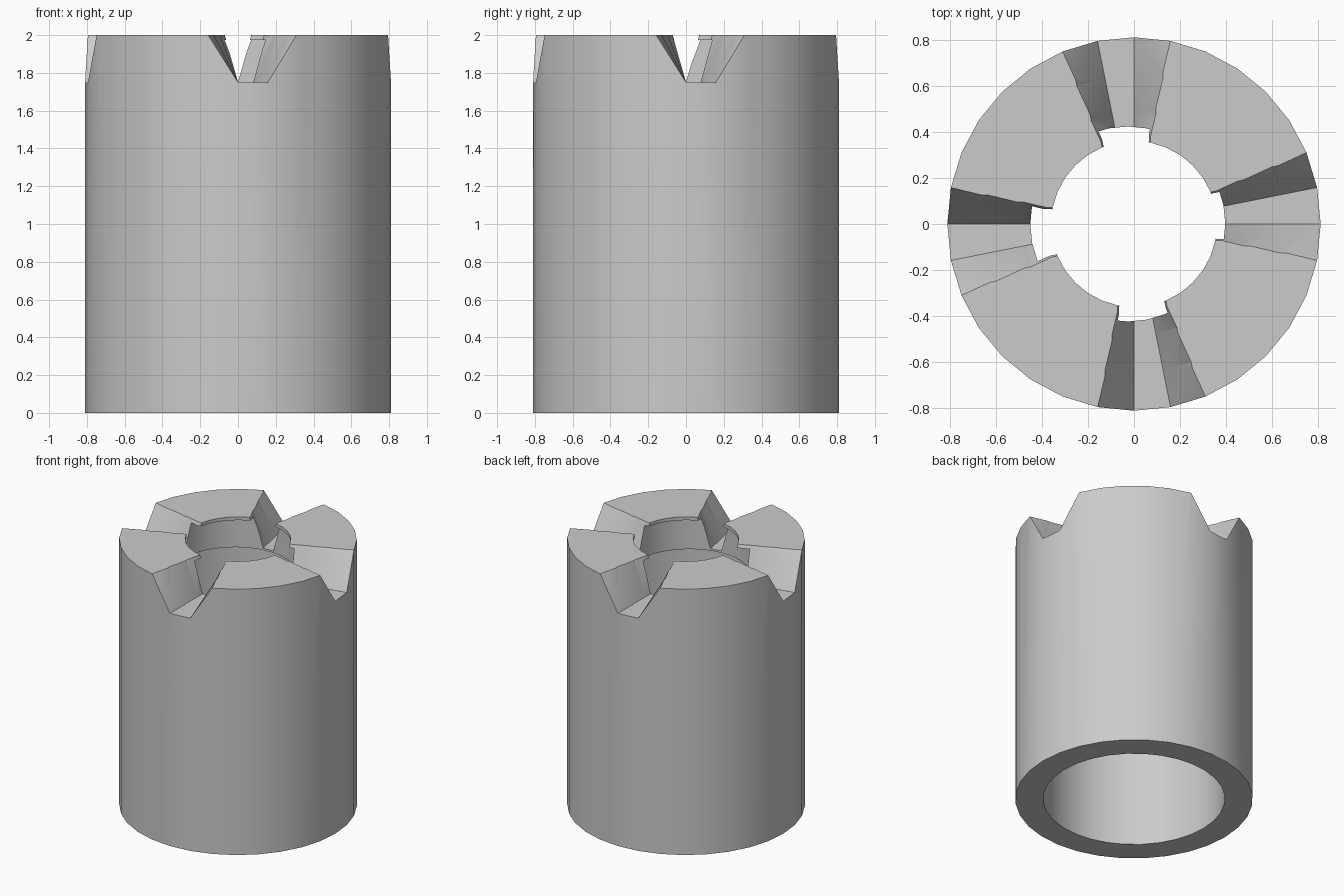
import bpy, bmesh, math
from mathutils import Vector

if "Cube" in bpy.data.objects:
    bpy.data.objects.remove(bpy.data.objects["Cube"], do_unlink=True)

SIDES = 32
STEP = math.tau / SIDES
OUTER, BORE, LIP, NECK = 0.81, 0.62, 0.36, 0.423
TOP, FLOOR = 2.0, 1.75

grey = bpy.data.materials.new("plain_grey")
grey.use_nodes = True
colour = (0.6, 0.6, 0.6, 1)
grey.diffuse_color = colour
grey.node_tree.nodes["Principled BSDF"].inputs["Base Color"].default_value = colour


def make_object(name, bm):
    bmesh.ops.recalc_face_normals(bm, faces=bm.faces)
    mesh = bpy.data.meshes.new(name)
    bm.to_mesh(mesh)
    bm.free()
    obj = bpy.data.objects.new(name, mesh)
    bpy.context.collection.objects.link(obj)
    mesh.materials.append(grey)
    return obj


def bridge(bm, loops):
    """Join closed loops of equal length in a ring-to-ring strip."""
    for a, b in zip(loops, loops[1:]):
        for i in range(len(a)):
            j = (i + 1) % len(a)
            bm.faces.new((a[i], a[j], b[j], b[i]))


# Hollow sleeve: radius, height and sideways shift of each ring
SHIFT = -0.027
profile = [(BORE, 0, 0), (OUTER, 0, 0), (OUTER, TOP, 0), (LIP, TOP, 0),
           (LIP, 1.975, 0), (NECK, 1.975, SHIFT), (NECK, 1.735, SHIFT), (BORE, 1.735, 0)]
bm = bmesh.new()
rings = [[bm.verts.new((r * math.cos(i * STEP) + dx, r * math.sin(i * STEP), z))
          for i in range(SIDES)] for r, z, dx in profile]
bridge(bm, rings + rings[:1])
sleeve = make_object("notched_sleeve", bm)

# Four radial notches: narrow flat floor, flared sides
bm = bmesh.new()
for quarter in range(4):
    def rim(k, z):
        a = quarter * math.pi / 2 + k * STEP
        return Vector((OUTER * math.cos(a), OUTER * math.sin(a), z))
    left_floor, right_floor = rim(0, FLOOR), rim(1, FLOOR)
    left_top = left_floor + (rim(-1, TOP) - left_floor) * 1.2
    right_top = right_floor + (rim(2, TOP) - right_floor) * 1.2
    section = [left_floor, right_floor, right_top, left_top]
    loops = [[bm.verts.new((p.x * s, p.y * s, p.z)) for p in section]
             for s in (0.3, 0.45, 0.6, 0.8, 1.0, 1.15)]
    bridge(bm, loops)
    bm.faces.new(loops[0])
    bm.faces.new(loops[-1])
bmesh.ops.triangulate(bm, faces=bm.faces)
cutter = make_object("notch_cutter", bm)
cutter.hide_render = True

cut = sleeve.modifiers.new("notches", "BOOLEAN")
cut.operation = "DIFFERENCE"
cut.solver = "EXACT"
cut.object = cutter
bpy.ops.object.select_all(action="DESELECT")
sleeve.select_set(True)
bpy.context.view_layer.objects.active = sleeve
bpy.ops.object.modifier_apply(modifier=cut.name)
bpy.data.objects.remove(cutter, do_unlink=True)

bpy.ops.object.shade_smooth_by_angle(angle=math.radians(30))
